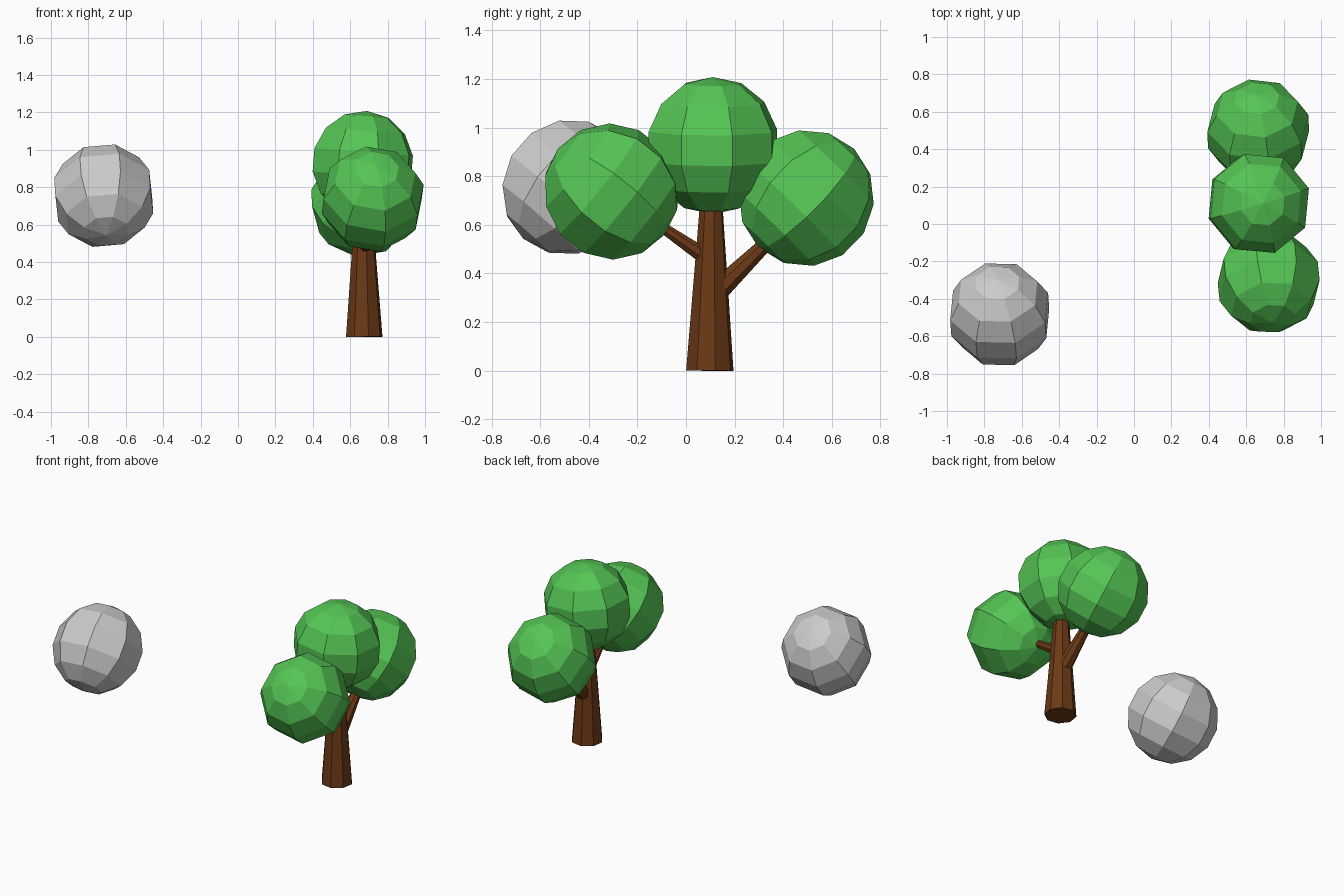
import bpy, bmesh
from math import radians
from mathutils import Vector, Matrix

if "Cube" in bpy.data.objects:
    bpy.data.objects.remove(bpy.data.objects["Cube"])


def material(name, rgb):
    m = bpy.data.materials.new(name)
    m.diffuse_color = (*rgb, 1)
    m.use_nodes = True
    m.node_tree.nodes["Principled BSDF"].inputs["Base Color"].default_value = m.diffuse_color
    return m


BARK = material("bark", (0.15, 0.042, 0.008))
LEAF = material("leaf", (0.09, 0.56, 0.09))


def finish(bm, name, mat):
    me = bpy.data.meshes.new(name)
    bm.to_mesh(me)
    bm.free()
    ob = bpy.data.objects.new(name, me)
    bpy.context.collection.objects.link(ob)
    if mat:
        me.materials.append(mat)
    return ob


def aim(direction, roll):
    turn = Vector(direction).to_track_quat('Z', 'Y').to_matrix().to_4x4()
    return turn @ Matrix.Rotation(radians(roll), 4, 'Z')


def ball(name, center, axis, roll, mat=None, radius=0.283):
    bm = bmesh.new()
    bmesh.ops.create_uvsphere(bm, u_segments=8, v_segments=7, radius=radius,
                              matrix=Matrix.Translation(center) @ aim(axis, roll))
    return finish(bm, name, mat)


def limb(name, start, end, r1, r2, roll=22.5):
    a, b = Vector(start), Vector(end)
    bm = bmesh.new()
    bmesh.ops.create_cone(bm, cap_ends=True, segments=8, radius1=r1, radius2=r2,
                          depth=(b - a).length,
                          matrix=Matrix.Translation((a + b) / 2) @ aim(b - a, roll))
    return finish(bm, name, BARK)


# Trunk and two side branches
limb("trunk", (0.675, 0.098, 0), (0.67, 0.105, 0.85), 0.1, 0.035)
limb("back_branch", (0.675, 0.10, 0.30), (0.66, 0.43, 0.62), 0.052, 0.022)
limb("front_branch", (0.675, 0.10, 0.455), (0.71, -0.20, 0.66), 0.036, 0.016)

# Foliage balls, each aligned with its branch
ball("top_foliage", (0.667, 0.11, 0.926), (0.08, 0, 1), 17, LEAF)
ball("back_foliage", (0.664, 0.495, 0.71), (-0.03, 0.7, 0.72), 10, LEAF)
ball("front_foliage", (0.72, -0.307, 0.737), (0.08, -0.78, 0.62), 10, LEAF)

# Separate grey ball floating beside the tree
ball("grey_ball", (-0.718, -0.483, 0.755), (-0.05, 0.66, 0.75), 15)
